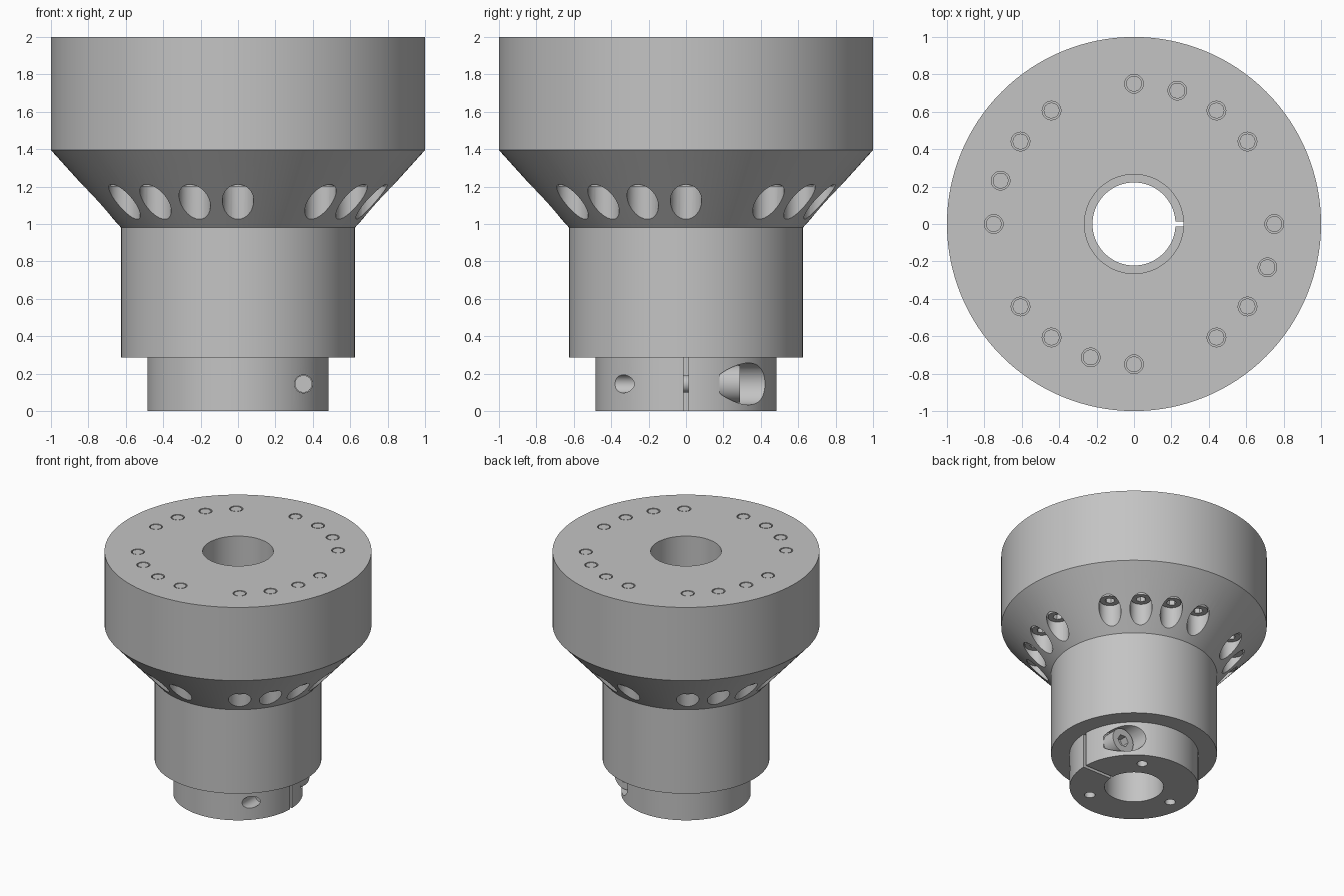
import bpy, bmesh, math
from mathutils import Matrix

cube = bpy.data.objects.get("Cube")
if cube:
    bpy.data.objects.remove(cube, do_unlink=True)

steel = bpy.data.materials.new("grey_steel")
steel.use_nodes = True
GREY = (0.55, 0.55, 0.55, 1)
steel.diffuse_color = GREY
steel.node_tree.nodes["Principled BSDF"].inputs["Base Color"].default_value = GREY


def lathe(bm, profile, segs, ring=False, matrix=Matrix()):
    """Turn (radius, z) points; a ring profile closes on itself, others get end caps."""
    rows = []
    for i in range(segs):
        a = math.tau * i / segs
        rows.append([bm.verts.new(matrix @ Matrix.Rotation(a, 4, 'Z') @ Matrix.Translation((r, 0, z)).translation)
                     for r, z in profile])
    n = len(profile)
    faces = []
    for i in range(segs):
        p, q = rows[i], rows[(i + 1) % segs]
        for j in range(n if ring else n - 1):
            k = (j + 1) % n
            faces.append(bm.faces.new((p[j], q[j], q[k], p[k])))
    if not ring:
        faces.append(bm.faces.new([row[0] for row in rows]))
        faces.append(bm.faces.new([row[-1] for row in rows]))
    bmesh.ops.recalc_face_normals(bm, faces=faces)


def make(name, bm):
    mesh = bpy.data.meshes.new(name)
    bm.to_mesh(mesh)
    bm.free()
    mesh.materials.append(steel)
    ob = bpy.data.objects.new(name, mesh)
    bpy.context.collection.objects.link(ob)
    return ob


def activate(ob):
    bpy.ops.object.select_all(action='DESELECT')
    ob.select_set(True)
    bpy.context.view_layer.objects.active = ob


def cut(ob, bm):
    cutter = make("cutter", bm)
    cutter.hide_render = True
    mod = ob.modifiers.new("cut", 'BOOLEAN')
    mod.operation = 'DIFFERENCE'
    mod.solver = 'EXACT'
    mod.object = cutter
    activate(ob)
    bpy.ops.object.modifier_apply(modifier=mod.name)
    bpy.data.objects.remove(cutter, do_unlink=True)


def smooth(ob):
    activate(ob)
    bpy.ops.object.shade_smooth_by_angle(angle=math.radians(25))


def socket_screw(name, head_r, head_h, shank_r, length):
    """Socket head at the origin, shank running up +z."""
    bm = bmesh.new()
    lathe(bm, [(head_r, 0), (head_r, head_h), (shank_r, head_h), (shank_r, length)], 32)
    ob = make(name, bm)
    bm = bmesh.new()
    lathe(bm, [(head_r * .5, -.02), (head_r * .5, head_h * .6)], 6)
    cut(ob, bm)
    smooth(ob)
    return ob


# Bolt pattern: four bolts at 18 degree steps, repeated in each quadrant
BOLT_R = 0.75
bolt_spots = [Matrix.Rotation(math.radians(90 * q - 18 * s), 4, 'Z') @ Matrix.Translation((BOLT_R, 0, 0))
              for q in range(4) for s in range(4)]

# Turned body with stepped bore
bm = bmesh.new()
lathe(bm, [(.222, 0), (.485, 0), (.485, .285), (.625, .285), (.625, .98), (1, 1.395),
           (1, 2), (.265, 2), (.265, .285), (.222, .285)], 128, ring=True)
body = make("body", bm)

# Counterbored bolt holes
bm = bmesh.new()
for spot in bolt_spots:
    lathe(bm, [(.084, .9), (.084, 1.4), (.05, 1.4), (.05, 2.1)], 32, matrix=spot)
# Blind holes in the bottom face
for deg in (60, 180, 300):
    m = Matrix.Rotation(math.radians(deg), 4, 'Z') @ Matrix.Translation((.355, 0, 0))
    lathe(bm, [(.04, -.1), (.04, .12)], 24, matrix=m)
cut(body, bm)

# Clamp screw pocket and cross hole
toward_front = Matrix.Rotation(math.pi / 2, 4, 'X')
bm = bmesh.new()
lathe(bm, [(.112, 0), (.112, .42), (.048, .42), (.048, 1.3)], 48,
      matrix=Matrix.Translation((.35, .6, .145)) @ toward_front)
cut(body, bm)

# Clamp slit
bm = bmesh.new()
bmesh.ops.create_cube(bm, size=1, matrix=Matrix.Translation((.35, 0, .0925))
                      @ Matrix.Diagonal((.4, .028, .385, 1)))
cut(body, bm)
smooth(body)

# Bolts, sharing one mesh
bolt = socket_screw("bolt", .075, .2, .042, .798)
for i, spot in enumerate(bolt_spots):
    ob = bolt if i == 0 else bolt.copy()
    if i:
        bpy.context.collection.objects.link(ob)
    ob.matrix_world = Matrix.Translation((0, 0, 1.2)) @ spot

# Clamp screw
clamp = socket_screw("clamp_screw", .1, .11, .046, .5)
clamp.matrix_world = Matrix.Translation((.35, .29, .145)) @ toward_front
